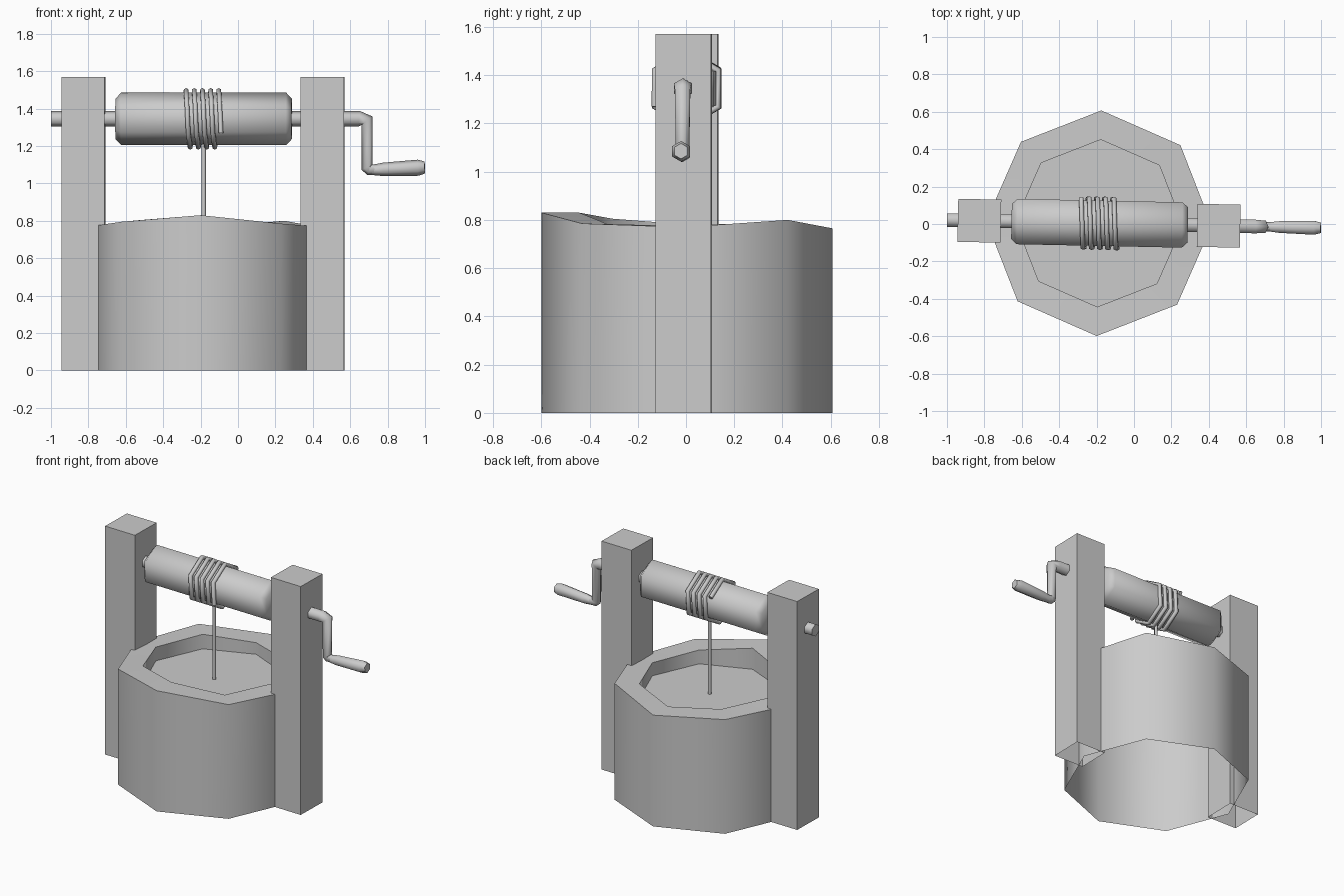
import bpy, bmesh, math
from mathutils import Vector, Matrix

if "Cube" in bpy.data.objects:
    bpy.data.objects.remove(bpy.data.objects["Cube"])

# The whole well is turned slightly and sits left of the crank
PLACE = Matrix.Translation((-0.187, 0.004, 0)) @ Matrix.Rotation(math.radians(-1.2), 4, 'Z')


def finish(name, bm, smooth=None, fix=True):
    if fix:
        bmesh.ops.recalc_face_normals(bm, faces=bm.faces)
    me = bpy.data.meshes.new(name)
    bm.to_mesh(me)
    bm.free()
    if smooth:
        me.shade_smooth()
        me.set_sharp_from_angle(angle=math.radians(smooth))
    ob = bpy.data.objects.new(name, me)
    ob.matrix_world = PLACE
    bpy.context.collection.objects.link(ob)
    return ob


def bridge(bm, a, b):
    n = len(a)
    for i in range(n):
        bm.faces.new((a[i], a[(i + 1) % n], b[(i + 1) % n], b[i]))


def tube(name, pts, radii, ref, smooth=65):
    """Six-sided tube along a path."""
    bm = bmesh.new()
    pts = [Vector(p) for p in pts]
    rings = []
    for i, p in enumerate(pts):
        d_in = (p - pts[i - 1]).normalized() if i else Vector()
        d_out = (pts[i + 1] - p).normalized() if i < len(pts) - 1 else Vector()
        t = (d_in + d_out).normalized()
        u = (Vector(ref) - t * t.dot(Vector(ref))).normalized()
        v = t.cross(u)
        r = radii[i] if isinstance(radii, (list, tuple)) else radii
        rings.append([bm.verts.new(p + r * (math.cos(a) * u + math.sin(a) * v))
                      for a in (math.radians(30 + 60 * k) for k in range(6))])
    for a, b in zip(rings, rings[1:]):
        bridge(bm, a, b)
    bm.faces.new(rings[0][::-1])
    bm.faces.new(rings[-1])
    return finish(name, bm, smooth)


def octagon(bm, r, heights):
    return [bm.verts.new((r * math.cos(k * math.pi / 4), r * math.sin(k * math.pi / 4), heights[k]))
            for k in range(8)]


# Well wall: open underneath, uneven rim, shallow inner lining
bm = bmesh.new()
outer_z = [0.77, 0.80, 0.765, 0.785, 0.77, 0.795, 0.83, 0.785]
inner_z = [0.775, 0.785, 0.765, 0.785, 0.78, 0.805, 0.83, 0.78]
rings = [octagon(bm, 0.603, [0] * 8), octagon(bm, 0.603, outer_z),
         octagon(bm, 0.447, inner_z), octagon(bm, 0.447, [0.67] * 8)]
for a, b in zip(rings, rings[1:]):
    bridge(bm, a, b)
finish("well_wall", bm, 50, fix=False)

# Water surface
bm = bmesh.new()
bm.faces.new(octagon(bm, 0.447, [0.685] * 8))
finish("water", bm, fix=False)

# Posts, open underneath
for side, name in ((-1, "left_post"), (1, "right_post")):
    bm = bmesh.new()
    bmesh.ops.create_cube(bm, size=1, matrix=Matrix.Translation((side * 0.64, 0, 0.785))
                          @ Matrix.Diagonal((0.23, 0.23, 1.57, 1)))
    bm.faces.ensure_lookup_table()
    bottom = min(bm.faces, key=lambda f: f.calc_center_median().z)
    bmesh.ops.delete(bm, geom=[bottom], context='FACES_ONLY')
    finish(name, bm, fix=False)

# Axle bent into a crank arm
AXIS_Z = 1.345
tube("axle_and_crank",
     [(-0.813, 0, AXIS_Z), (0.835, 0, AXIS_Z), (0.877, 0, 1.335), (0.877, 0, 1.085),
      (0.89, 0, 1.073), (0.955, 0, 1.075)],
     [0.042, 0.042, 0.037, 0.032, 0.030, 0.028], (0, 1, 0))

# Crank grip
tube("crank_grip",
     [(0.90, 0, 1.072), (0.965, 0, 1.075), (1.15, 0, 1.084), (1.186, 0, 1.085)],
     [0.027, 0.036, 0.043, 0.032], (0, 1, 0))

# Winding drum with bevelled ends
tube("drum", [(x, 0, AXIS_Z) for x in (-0.468, -0.438, 0.445, 0.475)],
     [0.108, 0.14, 0.14, 0.108], (0, 1, 0))

# Rope wound round the drum
coil = []
for i in range(28):
    a = math.radians(30 + 60 * i)
    coil.append((-0.098 + 0.0073 * i, 0.151 * math.cos(a), AXIS_Z + 0.151 * math.sin(a)))
tube("rope_coil", coil, 0.014, (1, 0, 0))

# Rope hanging to the water
tube("hanging_rope", [(0.004, 0, 1.21), (0.004, 0, 0.68)], 0.012, (0, 1, 0))
